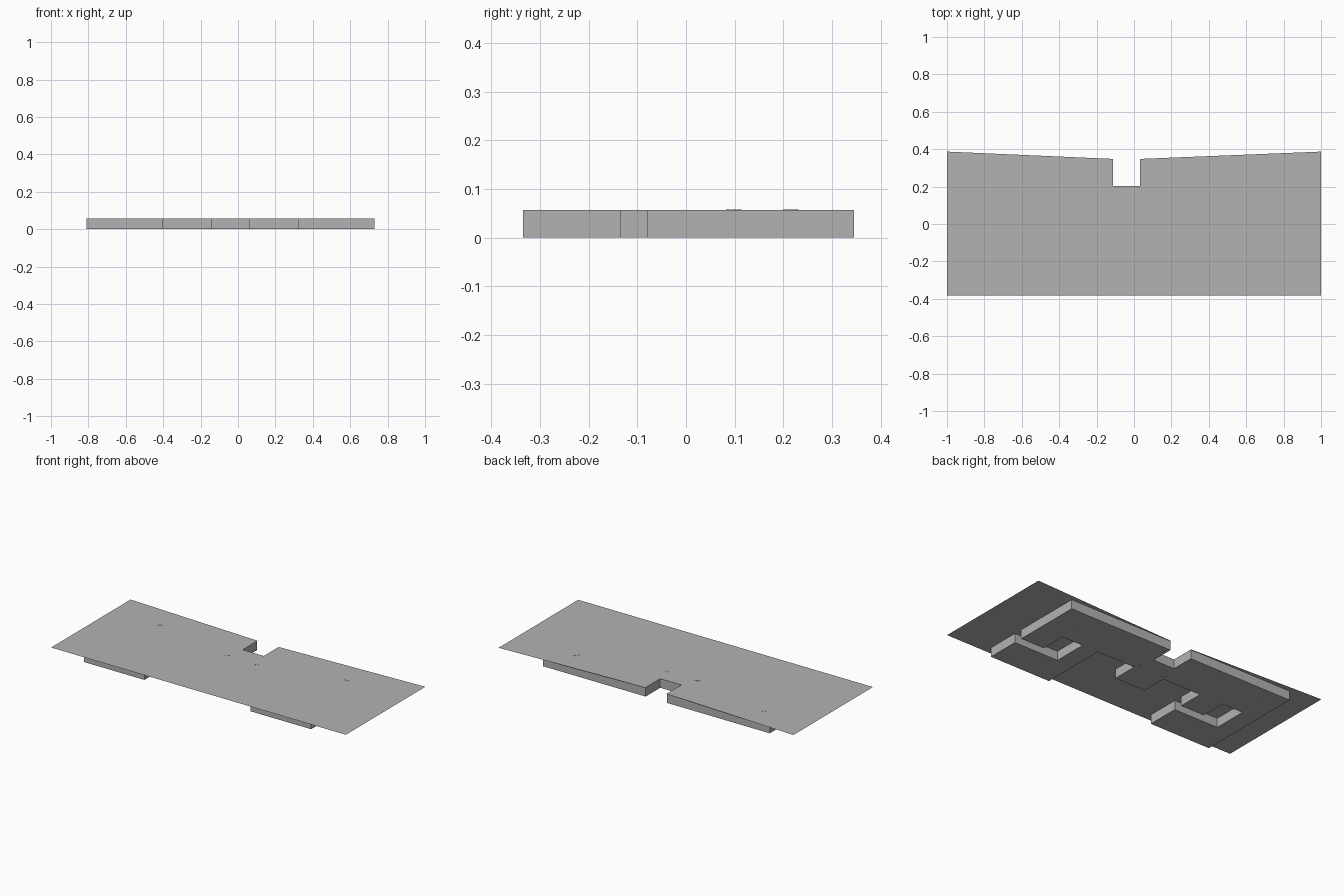
import bpy, bmesh

if "Cube" in bpy.data.objects:
    bpy.data.objects.remove(bpy.data.objects["Cube"])

H = 0.057
grey = bpy.data.materials.new("plain_grey")
grey.diffuse_color = (0.45, 0.45, 0.45, 1)
grey.use_nodes = True
grey.node_tree.nodes["Principled BSDF"].inputs["Base Color"].default_value = grey.diffuse_color


def finish(name, bm):
    mesh = bpy.data.meshes.new(name)
    bm.to_mesh(mesh)
    bm.free()
    mesh.materials.append(grey)
    ob = bpy.data.objects.new(name, mesh)
    bpy.context.collection.objects.link(ob)
    return ob


def outline_face(bm, pts, z):
    return bm.faces.new([bm.verts.new((x, y, z)) for x, y in pts])


# Thin roof sheet with a shallow V along the back and an entrance notch
bm = bmesh.new()
outline_face(bm, [(-1, -0.383), (1, -0.383), (1, 0.387), (0.032, 0.348),
                  (0.032, 0.204), (-0.112, 0.204), (-0.112, 0.348), (-1, 0.387)], H)
finish("roof_sheet", bm)


# One wing of the plan: front room, link corridor and a side room
def wing(dx):
    pts = [(0.32, 0.078), (0.32, -0.335), (0.73, -0.335), (0.73, -0.133),
           (0.43, -0.133), (0.43, 0.078), (0.57, 0.078), (0.57, -0.08),
           (0.73, -0.08), (0.73, 0.078)]
    return [(x + dx, y) for x, y in pts]


# Building body: the whole floor plan raised up to the roof
plan = [(-0.81, 0.345)] + wing(-1.13)[1:]
plan += [(-0.142, 0.078), (-0.142, -0.08), (0.064, -0.08), (0.064, 0.078)]
plan += wing(0)[:-1]
plan += [(0.73, 0.345), (0.032, 0.345), (0.032, 0.204), (-0.112, 0.204), (-0.112, 0.345)]
bm = bmesh.new()
base = outline_face(bm, plan, 0.0005)
side = bmesh.ops.extrude_face_region(bm, geom=[base], use_keep_orig=True)
top = [g for g in side["geom"] if isinstance(g, bmesh.types.BMFace)]
for v in {v for f in top for v in f.verts}:
    v.co.z = H - 0.0005
bmesh.ops.recalc_face_normals(bm, faces=bm.faces)
finish("building_body", bm)

# Round columns running from the ground to the roof
for i, (x, y) in enumerate([(-0.68, 0.215), (-0.145, 0.098), (0.06, 0.098), (0.593, 0.215)]):
    bm = bmesh.new()
    bmesh.ops.create_cone(bm, cap_ends=True, segments=20, radius1=0.016, radius2=0.016, depth=H + 0.001)
    bmesh.ops.translate(bm, verts=bm.verts, vec=(x, y, (H + 0.001) / 2))
    for f in bm.faces:
        f.smooth = len(f.verts) == 4
    for e in bm.edges:
        e.smooth = all(len(f.verts) == 4 for f in e.link_faces)
    finish(f"column_{i + 1}", bm)
